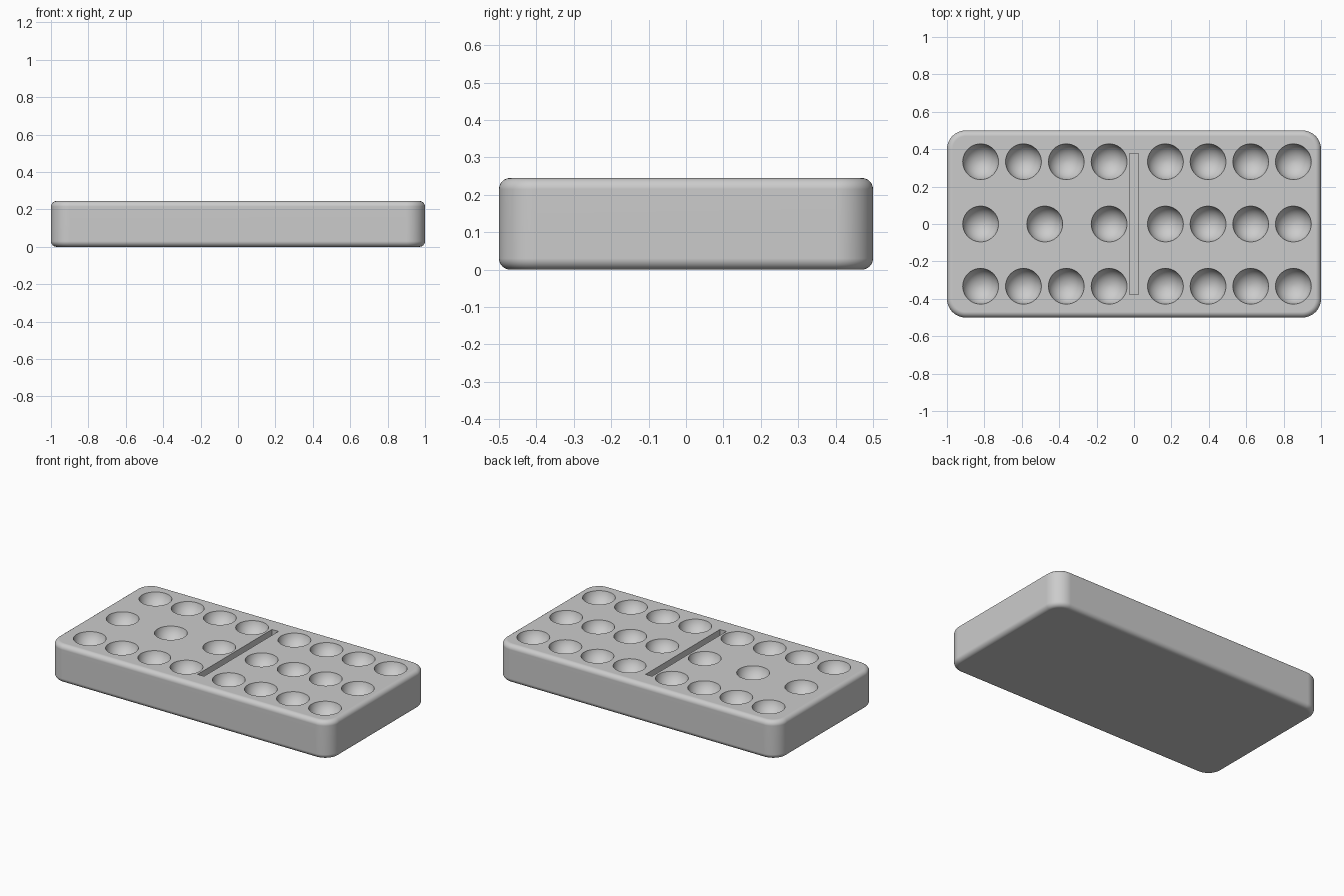
import bpy
import bmesh
from math import radians
from mathutils import Matrix, Vector

if "Cube" in bpy.data.objects:
    bpy.data.objects.remove(bpy.data.objects["Cube"], do_unlink=True)

LENGTH, WIDTH, HEIGHT = 2.0, 1.0, 0.245
CORNER, FILLET = 0.1, 0.03
PIT_RADIUS, PIT_DEPTH = 0.096, 0.08
ROW = 0.333


def make_object(name, bm):
    mesh = bpy.data.meshes.new(name)
    bm.to_mesh(mesh)
    bm.free()
    obj = bpy.data.objects.new(name, mesh)
    bpy.context.scene.collection.objects.link(obj)
    return obj


def add_box(bm, size, center):
    matrix = Matrix.Translation(center) @ Matrix.Diagonal((*size, 1))
    bmesh.ops.create_cube(bm, size=1, matrix=matrix)


def bevel(bm, edges, offset, segments):
    bmesh.ops.bevel(bm, geom=edges, offset=offset, offset_type='OFFSET',
                    segments=segments, profile=0.5, affect='EDGES')


gray = bpy.data.materials.new("light_gray")
gray.use_nodes = True
gray.diffuse_color = (0.6, 0.6, 0.6, 1)
gray.node_tree.nodes["Principled BSDF"].inputs["Base Color"].default_value = (0.6, 0.6, 0.6, 1)

# Tile body: round the upright corners, then the top and bottom rims
bm = bmesh.new()
add_box(bm, (LENGTH, WIDTH, HEIGHT), (0, 0, HEIGHT / 2))
bevel(bm, [e for e in bm.edges if abs(e.verts[0].co.z - e.verts[1].co.z) > 0.1], CORNER, 12)
bevel(bm, [e for e in bm.edges if abs(e.verts[0].co.z - e.verts[1].co.z) < 0.01], FILLET, 6)
tile = make_object("tile", bm)
tile.data.materials.append(gray)

# Round pits: eleven on the right half, twelve on the left half
four_right = [-0.82 + 0.229 * i for i in range(4)]
four_left = [0.168 + 0.228 * i for i in range(4)]
three_right = [-0.82, -0.477, -0.133]
pits = [(x, y) for y in (-ROW, ROW) for x in four_right + four_left]
pits += [(x, 0) for x in three_right + four_left]

sphere_radius = (PIT_RADIUS ** 2 + PIT_DEPTH ** 2) / (2 * PIT_DEPTH)
sphere_z = HEIGHT - PIT_DEPTH + sphere_radius
bm = bmesh.new()
for x, y in pits:
    bmesh.ops.create_uvsphere(bm, u_segments=40, v_segments=24, radius=sphere_radius,
                              matrix=Matrix.Translation(Vector((x, y, sphere_z))))

# Dividing groove across the middle
add_box(bm, (0.046, 0.755, 0.08), (0, 0, HEIGHT))
cutter = make_object("pit_cutter", bm)
cutter.data.materials.append(gray)
cutter.hide_render = True

# Cut the pits and groove, then discard the cutter
bpy.ops.object.select_all(action='DESELECT')
tile.select_set(True)
bpy.context.view_layer.objects.active = tile
cut = tile.modifiers.new("cut", 'BOOLEAN')
cut.operation = 'DIFFERENCE'
cut.solver = 'EXACT'
cut.object = cutter
bpy.ops.object.modifier_apply(modifier=cut.name)
bpy.data.objects.remove(cutter, do_unlink=True)

# Smooth fillets and pits, crisp rims, flat large faces
bpy.ops.object.shade_smooth_by_angle(angle=radians(30))
normals = tile.modifiers.new("flat_faces", 'WEIGHTED_NORMAL')
normals.keep_sharp = True
